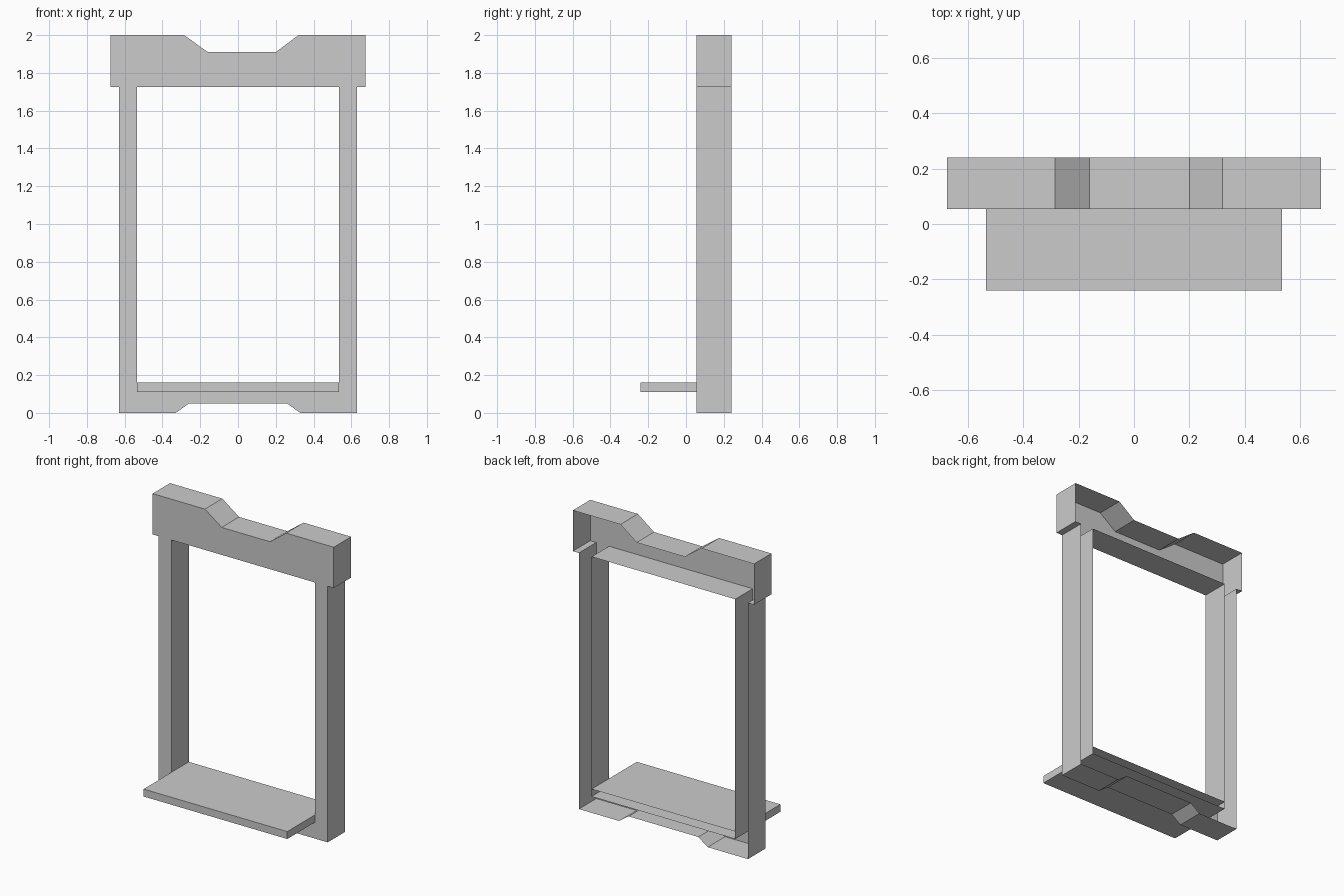
import bpy
import bmesh

if "Cube" in bpy.data.objects:
    bpy.data.objects.remove(bpy.data.objects["Cube"], do_unlink=True)

FRONT, BACK, LEDGE = 0.055, 0.24, -0.24   # depths of frame and shelf
HALF, SILL, SHELF_TOP, HEAD = 0.535, 0.11, 0.16, 1.725

grey = bpy.data.materials.new("plain grey")
grey.use_nodes = True
colour = (0.6, 0.6, 0.6, 1)
grey.diffuse_color = colour
grey.node_tree.nodes["Principled BSDF"].inputs["Base Color"].default_value = colour


def finish(name, bm):
    mesh = bpy.data.meshes.new(name)
    bm.to_mesh(mesh)
    bm.free()
    mesh.materials.append(grey)
    obj = bpy.data.objects.new(name, mesh)
    bpy.context.collection.objects.link(obj)
    return obj


def walls(name, path, closed):
    """Sweep an x-z path from the front to the open back."""
    bm = bmesh.new()
    rows = [[bm.verts.new((x, y, z)) for y in (FRONT, BACK)] for x, z in path]
    following = rows[1:] + (rows[:1] if closed else [])
    for a, b in zip(rows, following):
        bm.faces.new((a[0], a[1], b[1], b[0]))
    return finish(name, bm)


# Outline of the whole frame, anticlockwise from the lower left
outer = [(-0.63, 0), (-0.33, 0), (-0.26, 0.05), (0.26, 0.05), (0.33, 0), (0.63, 0),
         (0.63, HEAD), (0.675, HEAD), (0.675, 2), (0.32, 2), (0.20, 1.91),
         (-0.16, 1.91), (-0.285, 2), (-0.675, 2), (-0.675, HEAD), (-0.63, HEAD)]
opening = [(-HALF, SILL), (-HALF, HEAD), (HALF, HEAD), (HALF, SILL)]

# Front plate with the opening left free
bm = bmesh.new()
for loop in (outer, opening):
    verts = [bm.verts.new((x, FRONT, z)) for x, z in loop]
    for a, b in zip(verts, verts[1:] + verts[:1]):
        bm.edges.new((a, b))
bmesh.ops.triangle_fill(bm, use_beauty=True, edges=bm.edges[:], normal=(0, -1, 0))
bm.normal_update()
bmesh.ops.reverse_faces(bm, faces=[f for f in bm.faces if f.normal.y > 0])
finish("front_plate", bm)

# Hollow rim around the frame and lining of the opening above the shelf
walls("outer_rim", outer, True)
walls("opening_lining", [(x, max(z, SHELF_TOP)) for x, z in opening], False)

# Shelf reaching through the frame, open at the back
bm = bmesh.new()
bmesh.ops.create_cube(bm, size=1)
for v in bm.verts:
    v.co = (HALF if v.co.x > 0 else -HALF,
            BACK if v.co.y > 0 else LEDGE,
            SHELF_TOP if v.co.z > 0 else SILL)
bm.normal_update()
bmesh.ops.delete(bm, geom=[f for f in bm.faces if f.normal.y > 0.9], context="FACES_ONLY")
finish("shelf", bm)
